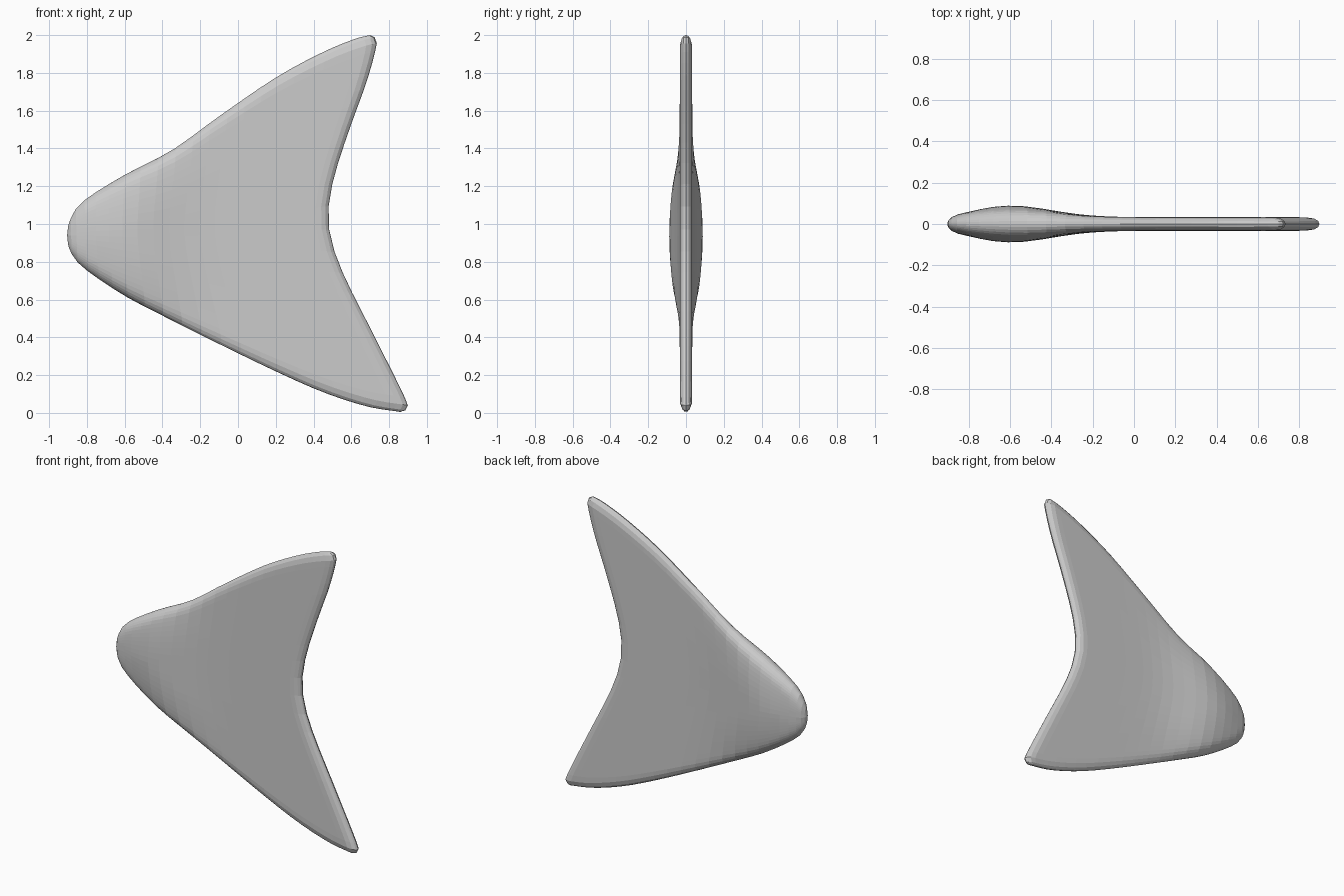
import bpy, bmesh, math
from mathutils import Vector

cube = bpy.data.objects.get("Cube")
if cube:
    bpy.data.objects.remove(cube)

N = 28  # grid steps along and across the fin


def smooth_path(pts, sub=10):
    """Catmull-Rom curve through the points, as a dense polyline."""
    p = [Vector(q) for q in pts]
    p = [2 * p[0] - p[1]] + p + [2 * p[-1] - p[-2]]
    out = []
    for a, b, c, d in zip(p, p[1:], p[2:], p[3:]):
        for i in range(sub):
            t = i / sub
            out.append(0.5 * (2 * b + (c - a) * t + (2 * a - 5 * b + 4 * c - d) * t**2
                              + (3 * b - a - 3 * c + d) * t**3))
    return out + [p[-2]]


def resample(path, fractions):
    """Points at the given fractions of the path length."""
    lengths = [0]
    for a, b in zip(path, path[1:]):
        lengths.append(lengths[-1] + (b - a).length)
    out, i = [], 0
    for f in fractions:
        s = f * lengths[-1]
        while i < len(path) - 2 and lengths[i + 1] < s:
            i += 1
        out.append(path[i].lerp(path[i + 1], (s - lengths[i]) / (lengths[i + 1] - lengths[i])))
    return out


# Outline in (x, z): upper edge, lower edge, trailing edge
upper = smooth_path([(-.905, .94), (-.89, 1.02), (-.82, 1.12), (-.6, 1.26), (-.35, 1.39),
                     (-.1, 1.57), (.2, 1.775), (.45, 1.91), (.62, 1.98), (.7, 2.0)])
lower = smooth_path([(-.905, .94), (-.89, .86), (-.82, .77), (-.6, .62), (-.35, .49),
                     (-.1, .365), (.2, .22), (.45, .11), (.68, .035), (.86, .005)])
trailing = smooth_path([(.86, .005), (.9, .03), (.86, .13), (.72, .41), (.56, .73),
                        (.49, .93), (.48, 1.1), (.52, 1.29), (.6, 1.53), (.68, 1.75),
                        (.73, 1.93), (.73, 1.98), (.7, 2.0)])

# Finer steps near the edges
steps = [(1 - math.cos(math.pi * i / N)) / 2 for i in range(N + 1)]
top, bottom, rear = (resample(p, steps) for p in (upper, lower, trailing))
segments = [s for p in (upper, lower, trailing) for s in zip(p, p[1:])]


def edge_distance(p):
    best = 9
    for a, b in segments:
        ab = b - a
        t = max(0, min(1, (p - a).dot(ab) / ab.length_squared))
        best = min(best, (p - a - ab * t).length)
    return best


def dome(t):
    return math.sqrt(1 - (1 - min(t, 1))**2)


def half_thickness(p):
    """Thin rounded plate with a soft bulge behind the nose."""
    d = edge_distance(p)
    bulge = math.exp(-((p.x + .6) / .2)**2 / 2)
    return .033 * dome(d / .06) + .056 * bulge * dome(d / .28)


bm = bmesh.new()
sheets = {1: [], -1: []}
for i, u in enumerate(steps):
    rows = {1: [], -1: []}
    for j, v in enumerate(steps):
        bend = rear[j] - bottom[N].lerp(top[N], v)
        p = bottom[i].lerp(top[i], v) + bend * u**2
        y = 0 if i in (0, N) or j in (0, N) else half_thickness(p)
        for side in rows:
            rows[side].append(bm.verts.new((p.x, side * y, p.y)))
    for side in rows:
        sheets[side].append(rows[side])
for grid in sheets.values():
    for a, b in zip(grid, grid[1:]):
        for j in range(N):
            bm.faces.new((a[j], b[j], b[j + 1], a[j + 1]))
# Weld both sides along the outline and close the nose
bmesh.ops.remove_doubles(bm, verts=bm.verts, dist=1e-5)
bmesh.ops.recalc_face_normals(bm, faces=bm.faces)

mesh = bpy.data.meshes.new("tail_fin")
bm.to_mesh(mesh)
bm.free()
fin = bpy.data.objects.new("tail_fin", mesh)
bpy.context.collection.objects.link(fin)

# Plain grey
grey = bpy.data.materials.new("light_grey")
grey.use_nodes = True
color = (.6, .6, .6, 1)
grey.diffuse_color = color
grey.node_tree.nodes["Principled BSDF"].inputs["Base Color"].default_value = color
mesh.materials.append(grey)
